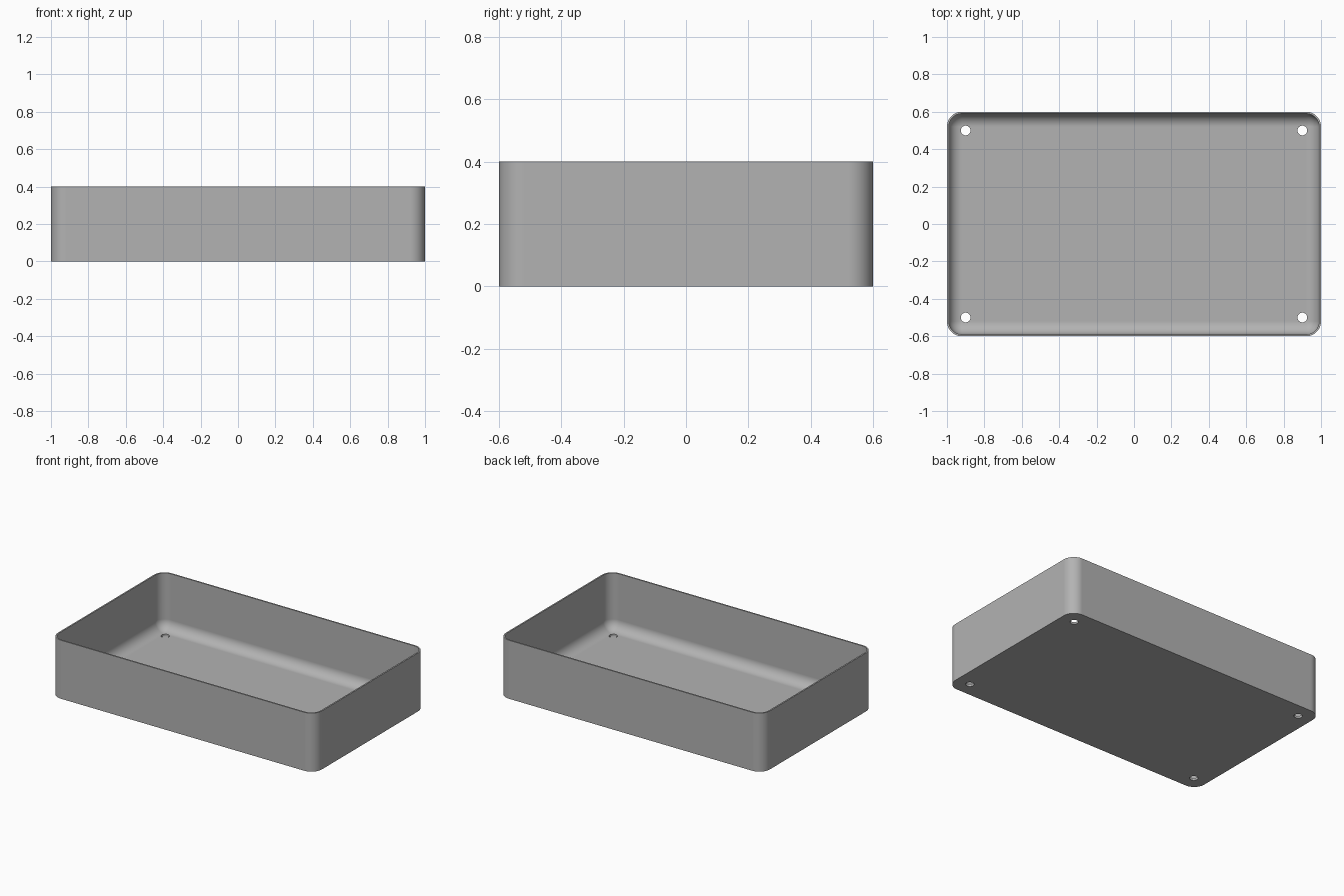
import bpy, bmesh
from math import sin, cos, pi, radians

cube = bpy.data.objects.get("Cube")
if cube:
    bpy.data.objects.remove(cube, do_unlink=True)

HALF_X, HALF_Y, HEIGHT = 1.0, 0.6, 0.4
CORNER, WALL, FLOOR = 0.08, 0.01, 0.015
FILLET = CORNER - WALL
STEPS = 12

# Plain grey plastic
grey = bpy.data.materials.new("grey plastic")
grey.use_nodes = True
colour = (0.45, 0.45, 0.45, 1)
grey.diffuse_color = colour
grey.node_tree.nodes["Principled BSDF"].inputs["Base Color"].default_value = colour


def make_object(name, bm):
    mesh = bpy.data.meshes.new(name)
    bm.to_mesh(mesh)
    bm.free()
    obj = bpy.data.objects.new(name, mesh)
    bpy.context.collection.objects.link(obj)
    mesh.materials.append(grey)
    return obj


def rounded_ring(bm, inset, z):
    """Rounded rectangle of vertices, moved in from the outer wall."""
    r = max(CORNER - inset, 0)
    cx, cy = HALF_X - CORNER, HALF_Y - CORNER
    ring = []
    for k, (sx, sy) in enumerate([(1, 1), (-1, 1), (-1, -1), (1, -1)]):
        for i in range(STEPS + 1):
            a = (k + i / STEPS) * pi / 2
            ring.append(bm.verts.new((sx * cx + r * cos(a), sy * cy + r * sin(a), z)))
    return ring


# Tray: outer wall, rim, inner wall and the fillet down to the floor
profile = [(0, 0), (0, HEIGHT), (WALL, HEIGHT)]
for i in range(STEPS + 1):
    a = i / STEPS * pi / 2
    profile.append((WALL + FILLET * (1 - cos(a)), FLOOR + FILLET * (1 - sin(a))))

bm = bmesh.new()
rings = [rounded_ring(bm, inset, z) for inset, z in profile]
for low, high in zip(rings, rings[1:]):
    for i in range(len(low)):
        j = (i + 1) % len(low)
        bm.faces.new((low[i], low[j], high[j], high[i]))
bm.faces.new(rings[0][::-1])
bm.faces.new(rings[-1])
bmesh.ops.remove_doubles(bm, verts=bm.verts, dist=1e-5)
bmesh.ops.recalc_face_normals(bm, faces=bm.faces)
tray = make_object("tray", bm)

# Screw holes through the floor near each corner
bm = bmesh.new()
for sx in (-1, 1):
    for sy in (-1, 1):
        hole = bmesh.ops.create_cone(bm, cap_ends=True, segments=32,
                                     radius1=0.026, radius2=0.026, depth=0.2)
        bmesh.ops.translate(bm, verts=hole["verts"], vec=(sx * 0.9, sy * 0.5, 0))
cutter = make_object("hole_cutter", bm)
cutter.hide_render = True

cut = tray.modifiers.new("screw holes", 'BOOLEAN')
cut.operation = 'DIFFERENCE'
cut.solver = 'EXACT'
cut.object = cutter
bpy.context.view_layer.objects.active = tray
tray.select_set(True)
bpy.ops.object.modifier_apply(modifier=cut.name)
bpy.data.objects.remove(cutter, do_unlink=True)

# Smooth corners and fillets, crisp rim and hole edges
bpy.ops.object.shade_smooth_by_angle(angle=radians(30))
normals = tray.modifiers.new("flat face normals", 'WEIGHTED_NORMAL')
normals.keep_sharp = True
